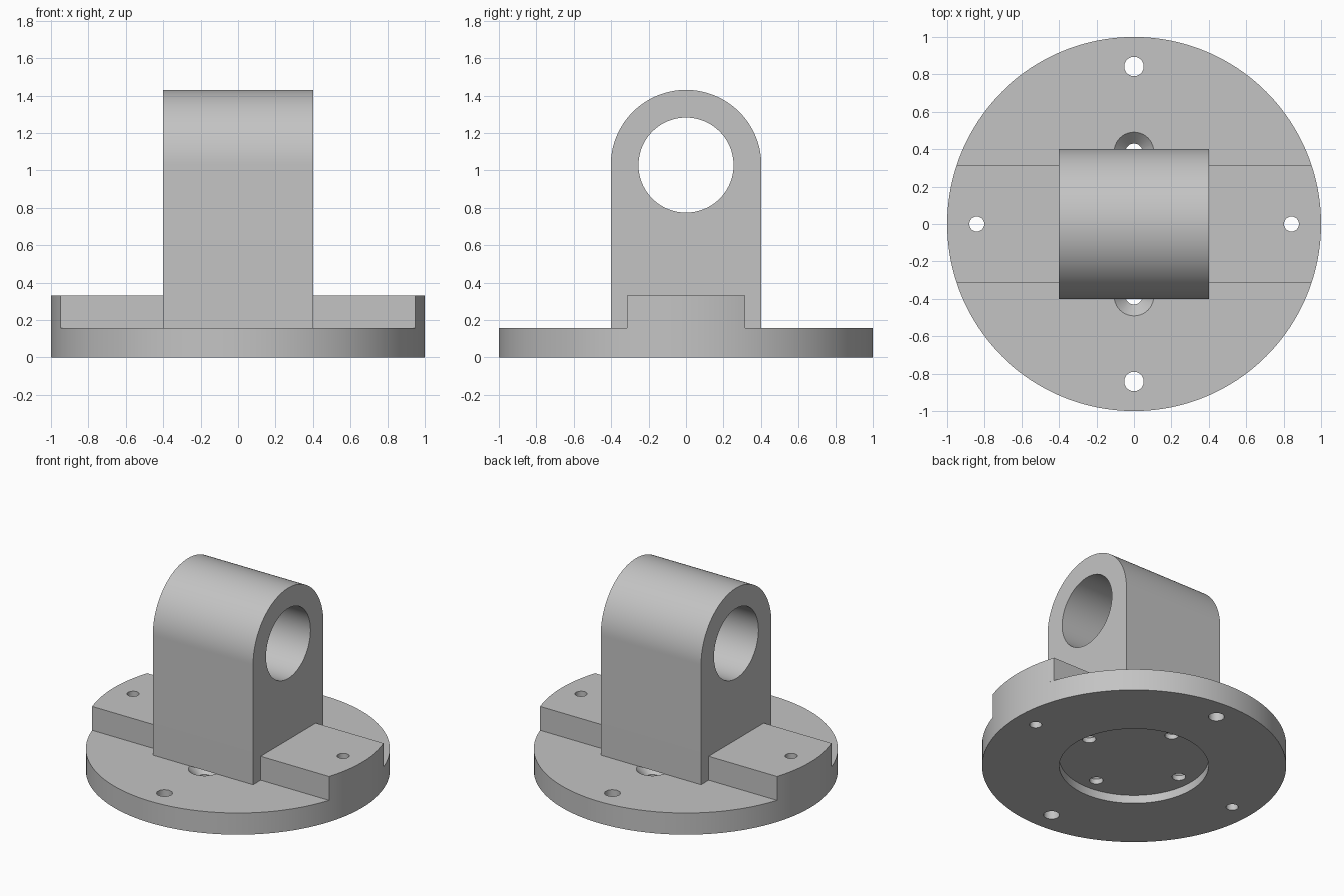
import bpy, bmesh, math
from mathutils import Matrix

if "Cube" in bpy.data.objects:
    bpy.data.objects.remove(bpy.data.objects["Cube"])

grey = bpy.data.materials.new("machined_grey")
grey.use_nodes = True
COLOUR = (0.55, 0.55, 0.55, 1)
grey.diffuse_color = COLOUR
grey.node_tree.nodes["Principled BSDF"].inputs["Base Color"].default_value = COLOUR

FLANGE_H, PAD_TOP, RECESS_H = 0.157, 0.33, 0.06
HALF, PAD_HALF = 0.402, 0.315          # block and pad half widths
BORE_Z, BORE_R = 1.028, 0.254
BOLT_R, INNER_R = 0.842, 0.385         # outer and inner bolt circles


def add_object(name, bm):
    bmesh.ops.recalc_face_normals(bm, faces=bm.faces)
    mesh = bpy.data.meshes.new(name)
    bm.to_mesh(mesh)
    bm.free()
    mesh.materials.append(grey)
    obj = bpy.data.objects.new(name, mesh)
    bpy.context.collection.objects.link(obj)
    return obj


def cone(name, r1, r2, z1, z2, x=0, y=0, segments=48):
    bm = bmesh.new()
    bmesh.ops.create_cone(bm, cap_ends=True, segments=segments, radius1=r1, radius2=r2,
                          depth=z2 - z1, matrix=Matrix.Translation((x, y, (z1 + z2) / 2)))
    return add_object(name, bm)


def prism(name, points, direction):
    bm = bmesh.new()
    face = bm.faces.new([bm.verts.new(p) for p in points])
    result = bmesh.ops.extrude_face_region(bm, geom=[face])
    verts = [v for v in result["geom"] if isinstance(v, bmesh.types.BMVert)]
    bmesh.ops.translate(bm, verts=verts, vec=direction)
    return add_object(name, bm)


def cut(obj, cutters):
    for cutter in cutters:
        mod = obj.modifiers.new("cut", "BOOLEAN")
        mod.operation, mod.solver, mod.object = "DIFFERENCE", "EXACT", cutter
        bpy.context.view_layer.objects.active = obj
        bpy.ops.object.modifier_apply(modifier=mod.name)
        bpy.data.objects.remove(cutter)


def arc(radius, start, end, steps):
    for i in range(steps + 1):
        a = start + (end - start) * i / steps
        yield radius * math.cos(a), radius * math.sin(a)


# Round flange with underside recess, bolt holes and countersunk inner holes
flange = cone("base_flange", 1, 1, 0, FLANGE_H, segments=192)
cutters = [cone("recess_cutter", 0.49, 0.49, -0.1, RECESS_H, segments=96)]
for dx, dy, radius in ((1, 0, 0.04), (-1, 0, 0.04), (0, 1, 0.052), (0, -1, 0.052)):
    cutters.append(cone("bolt_cutter", radius, radius, -0.1, 0.5, dx * BOLT_R, dy * BOLT_R))
    x, y = dx * INNER_R, dy * INNER_R
    cutters.append(cone("inner_cutter", 0.045, 0.045, -0.1, 0.5, x, y))
    cutters.append(cone("sink_cutter", 0.043, 0.109, FLANGE_H - 0.063, FLANGE_H + 0.003, x, y))
cut(flange, cutters)

# Raised pads either side of the block, following the flange rim
pads = []
sweep = math.asin(PAD_HALF)
for name, side in (("left_pad", 1), ("right_pad", -1)):
    outline = [(HALF, -PAD_HALF)] + list(arc(1, -sweep, sweep, 20)) + [(HALF, PAD_HALF)]
    pad = prism(name, [(side * x, y, FLANGE_H) for x, y in outline], (0, 0, PAD_TOP - FLANGE_H))
    cut(pad, [cone("pad_cutter", 0.04, 0.04, 0, 0.5, side * BOLT_R)])
    pads.append(pad)

# Round-topped bearing block with a through bore
outline = [(-HALF, FLANGE_H), (HALF, FLANGE_H)]
outline += [(y, z + BORE_Z) for y, z in arc(HALF, 0, math.pi, 64)]
block = prism("bearing_block", [(-HALF, y, z) for y, z in outline], (2 * HALF, 0, 0))
bore = cone("bore_cutter", BORE_R, BORE_R, -1, 1, segments=96)
bore.data.transform(Matrix.Translation((0, 0, BORE_Z)) @ Matrix.Rotation(math.pi / 2, 4, "Y"))
cut(block, [bore])

# Smooth the curved walls, keep the machined edges crisp
bpy.ops.object.select_all(action="DESELECT")
for obj in [flange, block] + pads:
    obj.select_set(True)
bpy.context.view_layer.objects.active = flange
bpy.ops.object.shade_smooth_by_angle(angle=math.radians(30))
